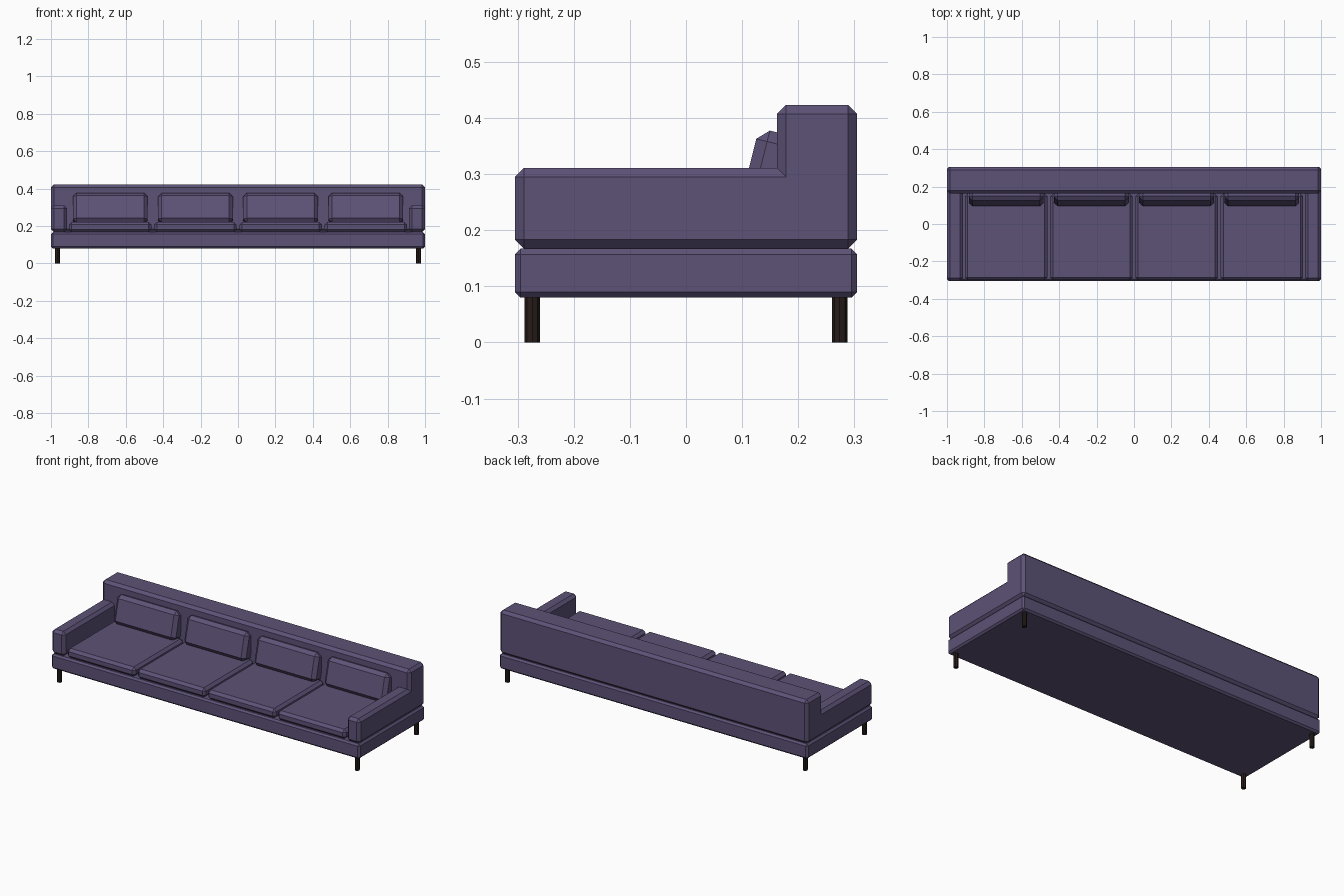
import bpy, bmesh
from math import radians
from mathutils import Matrix, Vector
from itertools import product

cube = bpy.data.objects.get("Cube")
if cube:
    bpy.data.objects.remove(cube, do_unlink=True)


def material(name, rgb):
    mat = bpy.data.materials.new(name)
    mat.use_nodes = True
    color = (*rgb, 1)
    mat.diffuse_color = color
    bsdf = next(n for n in mat.node_tree.nodes if n.type == 'BSDF_PRINCIPLED')
    bsdf.inputs["Base Color"].default_value = color
    return mat


fabric = material("purple fabric", (0.11, 0.084, 0.184))
wood = material("dark wood", (0.02, 0.012, 0.01))


def finish(bm, name, mat, matrix=Matrix()):
    mesh = bpy.data.meshes.new(name)
    bm.to_mesh(mesh)
    bm.free()
    mesh.materials.append(mat)
    obj = bpy.data.objects.new(name, mesh)
    obj.matrix_world = matrix
    bpy.context.collection.objects.link(obj)
    return obj


def chamfered(name, xs, ys, zs, bevel, empty=(), matrix=Matrix()):
    """Solid made of grid cells, minus the empty ones, with convex edges chamfered."""
    lines = (xs, ys, zs)
    cells = set(product(*(range(len(l) - 1) for l in lines))) - set(empty)
    bm = bmesh.new()
    for cell in cells:
        for axis, side in product(range(3), (0, 1)):
            neighbour = list(cell)
            neighbour[axis] += 2 * side - 1
            if tuple(neighbour) in cells:
                continue
            u, v = [a for a in range(3) if a != axis]
            corners = []
            for du, dv in ((0, 0), (1, 0), (1, 1), (0, 1)):
                idx = list(cell)
                idx[axis] += side
                idx[u] += du
                idx[v] += dv
                corners.append(bm.verts.new([lines[a][idx[a]] for a in range(3)]))
            bm.faces.new(corners)
    bmesh.ops.remove_doubles(bm, verts=bm.verts[:], dist=1e-5)
    bmesh.ops.recalc_face_normals(bm, faces=bm.faces[:])
    bmesh.ops.dissolve_limit(bm, angle_limit=radians(1), verts=bm.verts[:], edges=bm.edges[:])
    bm.normal_update()
    sharp = [e for e in bm.edges if e.is_manifold and e.calc_face_angle_signed() > 0.5]
    bmesh.ops.bevel(bm, geom=sharp, offset=bevel, offset_type='OFFSET',
                    segments=1, profile=0.5, affect='EDGES')
    return finish(bm, name, fabric, matrix)


# Base plinth
chamfered("base", (-1, 1), (-0.305, 0.305), (0.08, 0.167), 0.01)

# Arms and backrest in one shell: open between the arms, and above them
chamfered("arms_and_backrest", (-1, -0.915, 0.915, 1), (-0.305, 0.162, 0.305),
          (0.167, 0.311, 0.423), 0.016,
          empty=[(1, 0, 0), (0, 0, 1), (1, 0, 1), (2, 0, 1)])

# Seat cushions and leaning back cushions
for i in range(4):
    x = (i - 1.5) * 0.4555
    chamfered(f"seat_cushion_{i + 1}", (x - 0.221, x + 0.221), (-0.3, 0.162),
              (0.167, 0.222), 0.015)
    lean = Matrix.Translation(Vector((x, 0.149, 0.293))) @ Matrix.Rotation(radians(-14), 4, 'X')
    chamfered(f"back_cushion_{i + 1}", (-0.2, 0.2), (-0.04, 0.04), (-0.082, 0.082),
              0.02, matrix=lean)

# Legs
for sx, sy in product((-1, 1), (-1, 1)):
    bm = bmesh.new()
    bmesh.ops.create_cone(bm, cap_ends=True, segments=8, radius1=0.0135,
                          radius2=0.0135, depth=0.084)
    name = ("front" if sy < 0 else "back") + ("_left" if sx > 0 else "_right") + "_leg"
    finish(bm, name, wood, Matrix.Translation((sx * 0.966, sy * 0.274, 0.042)))
